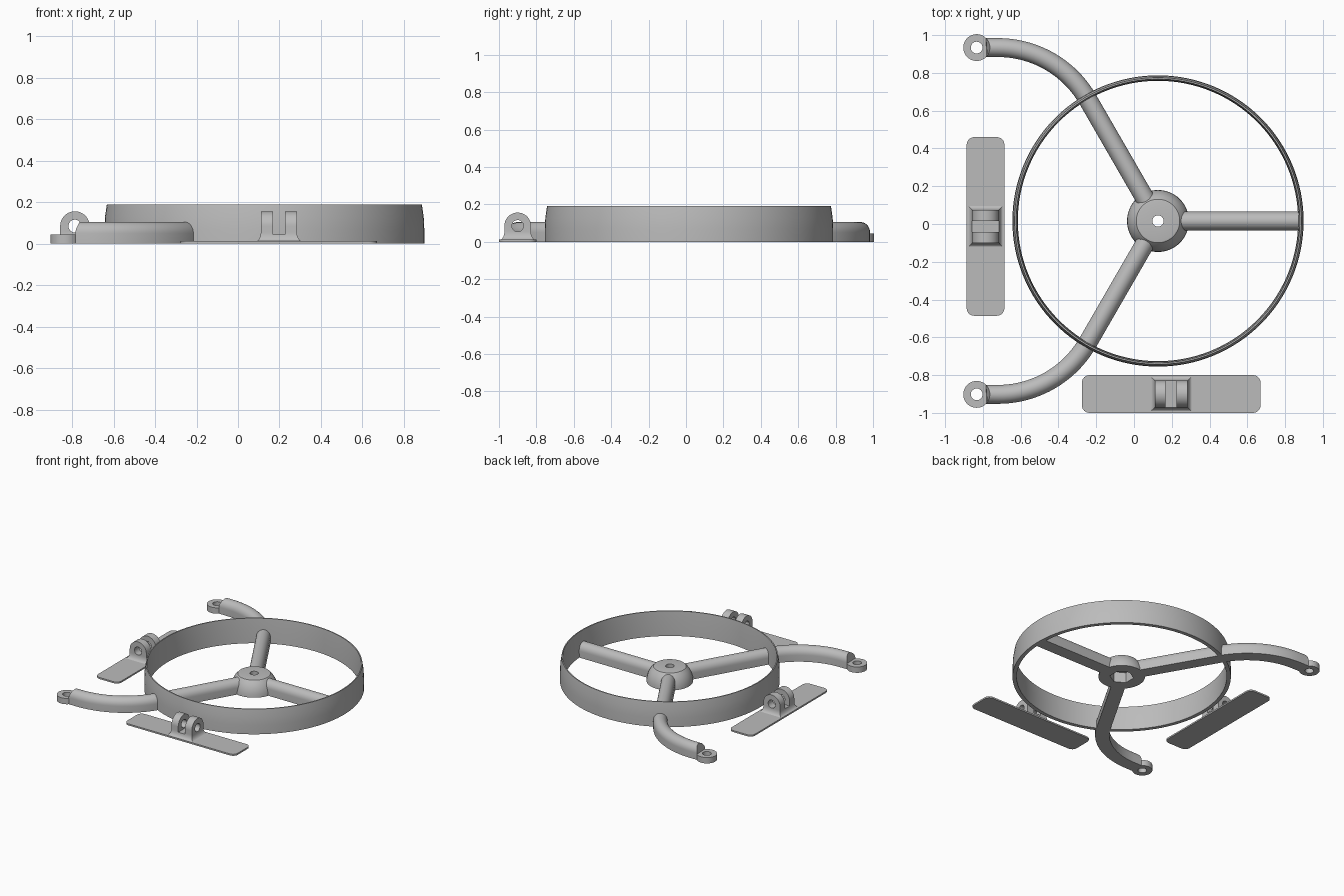
import bpy, bmesh, math
from mathutils import Matrix, Vector

cube = bpy.data.objects.get("Cube")
if cube:
    bpy.data.objects.remove(cube, do_unlink=True)

grey = bpy.data.materials.new("plain grey")
grey.use_nodes = True
COLOUR = (0.5, 0.5, 0.5, 1)
grey.diffuse_color = COLOUR
grey.node_tree.nodes["Principled BSDF"].inputs["Base Color"].default_value = COLOUR

CX, CY = 0.127, 0.016       # hub centre
ARM_Y = 0.918               # sideways reach of the curved arms
EYE_X, EYE_R = -0.833, 0.071


def finish(name, bm, cutters=()):
    """Turn a bmesh into an object, cut it and smooth it."""
    bmesh.ops.recalc_face_normals(bm, faces=bm.faces)
    mesh = bpy.data.meshes.new(name)
    bm.to_mesh(mesh)
    bm.free()
    mesh.materials.append(grey)
    ob = bpy.data.objects.new(name, mesh)
    bpy.context.collection.objects.link(ob)
    bpy.ops.object.select_all(action='DESELECT')
    bpy.context.view_layer.objects.active = ob
    ob.select_set(True)
    for cutter in cutters:
        mod = ob.modifiers.new("cut", 'BOOLEAN')
        mod.operation, mod.solver, mod.object = 'DIFFERENCE', 'EXACT', cutter
        bpy.ops.object.modifier_apply(modifier=mod.name)
        bpy.data.objects.remove(cutter, do_unlink=True)
    bpy.ops.object.shade_smooth_by_angle(angle=math.radians(35))
    return ob


def loft(rings, caps=True, closed=False):
    """Skin a list of equal point loops."""
    bm = bmesh.new()
    loops = [[bm.verts.new(p) for p in ring] for ring in rings]
    pairs = list(zip(loops, loops[1:]))
    if closed:
        pairs.append((loops[-1], loops[0]))
    for a, b in pairs:
        for i in range(len(a)):
            j = (i + 1) % len(a)
            bm.faces.new((a[i], a[j], b[j], b[i]))
    if caps and not closed:
        bm.faces.new(loops[0])
        bm.faces.new(loops[-1])
    return bm


def lathe(profile, x, y, steps):
    """Spin a closed (radius, z) profile round a vertical axis."""
    turns = [2 * math.pi * i / steps for i in range(steps)]
    return loft([[(x + r * math.cos(t), y + r * math.sin(t), z) for t in turns]
                 for r, z in profile], closed=True)


def prism(radius, depth, sides, matrix):
    bm = bmesh.new()
    bmesh.ops.create_cone(bm, cap_ends=True, segments=sides, radius1=radius,
                          radius2=radius, depth=depth, matrix=matrix)
    return bm


def sweep(path):
    """Carry an arch section along a flat path of (point, direction)."""
    arch = [(-0.05, 0), (0.05, 0)]
    arch += [(0.05 * math.cos(a), 0.05 + 0.055 * math.sin(a))
             for a in (math.pi * i / 16 for i in range(17))]
    return [[(p.x - d.y * s, p.y + d.x * s, z) for s, z in arch] for p, d in path]


# Outer hoop, slightly slimmer towards the top
finish("hoop", lathe([(0.742, 0), (0.771, 0), (0.771, 0.07), (0.768, 0.13),
                      (0.759, 0.19), (0.751, 0.19), (0.745, 0.11)], CX, CY, 128))

# Domed hub with a bolt hole and a six-sided pocket underneath
pocket = finish("pocket_cutter", prism(0.085, 0.16, 6, Matrix.Translation((CX, CY, 0))))
finish("hub", lathe([(0.03, 0), (0.164, 0), (0.162, 0.025), (0.153, 0.058),
                     (0.136, 0.09), (0.115, 0.113), (0.105, 0.115), (0.03, 0.115)],
                    CX, CY, 64), [pocket])

# Straight spoke
east = Vector((1, 0))
finish("straight_spoke", loft(sweep([(Vector((CX + 0.1, CY)), east),
                                     (Vector((CX + 0.752, CY)), east)])))

# Curved arms with a flat eyelet at the tip
BEND = 0.55
for side, label in ((1, "back"), (-1, "front")):
    heading = Vector((-0.5, side * math.sqrt(3) / 2))
    hub = Vector((CX, CY))
    bend_centre_x = CX - ARM_Y / math.sqrt(3) - BEND * math.tan(math.pi / 6)
    centre = Vector((bend_centre_x, CY + side * (ARM_Y - BEND)))
    path = [(hub + heading * 0.1, heading)]
    for i in range(21):
        a = math.radians(30 + 3 * i)
        path.append((centre + BEND * Vector((math.cos(a), side * math.sin(a))),
                     Vector((-math.sin(a), side * math.cos(a)))))
    tip_y = CY + side * ARM_Y
    path.append((Vector((EYE_X, tip_y)), Vector((-1, 0))))
    rings = sweep(path)
    # hollow the tip so it wraps round the eyelet
    rings[-1] = [(EYE_X + math.sqrt(EYE_R ** 2 - (y - tip_y) ** 2) - 0.001, y, z)
                 for x, y, z in rings[-1]]
    finish(label + "_arm", loft(rings))
    finish(label + "_eyelet", lathe([(0.031, 0), (EYE_R, 0), (EYE_R, 0.045),
                                     (0.031, 0.045)], EYE_X, tip_y, 48))


def mount(label, x, y, turn):
    """Thin rounded pad carrying a slotted, drilled lug."""
    place = Matrix.Translation((x, y, 0)) @ Matrix.Rotation(turn, 4, 'Z')
    # pad
    outline = []
    for k, (sx, sy) in enumerate(((1, 1), (-1, 1), (-1, -1), (1, -1))):
        for i in range(7):
            a = math.pi / 2 * (k + i / 6)
            outline.append((sx * 0.433 + 0.04 * math.cos(a), sy * 0.06 + 0.04 * math.sin(a)))
    pad = loft([[place @ Vector((u, v, z)) for u, v in outline] for z in (0, 0.012)])
    finish(label + "_pad", pad)

    # lug: flared foot below, round head above
    axis_z, head = 0.085, 0.071
    levels = []
    for i in range(9):
        a = math.pi / 2 * i / 8
        flare = 1 - math.sin(a)
        levels.append((0.087 + 0.028 * flare, head + 0.026 * flare,
                       0.01 + 0.045 * (1 - math.cos(a))))
    for i in range(17):
        a = math.pi / 2 * i / 16
        levels.append((0.087, max(head * math.cos(a), 0.001), axis_z + head * math.sin(a)))
    body = loft([[place @ Vector((sx * w, sy * d, z))
                  for sx, sy in ((1, 1), (-1, 1), (-1, -1), (1, -1))]
                 for w, d, z in levels])
    slot = bmesh.new()
    bmesh.ops.create_cube(slot, size=1, matrix=place @ Matrix.Translation((0, 0, 0.145))
                          @ Matrix.Diagonal((0.058, 0.4, 0.2, 1)))
    bore = prism(0.031, 0.5, 32, place @ Matrix.Translation((0, 0, axis_z))
                 @ Matrix.Rotation(math.pi / 2, 4, 'Y'))
    finish(label + "_lug", body, [finish("slot_cutter", slot), finish("bore_cutter", bore)])


mount("front", 0.197, -0.9, 0)
mount("right", -0.786, -0.013, math.pi / 2)
